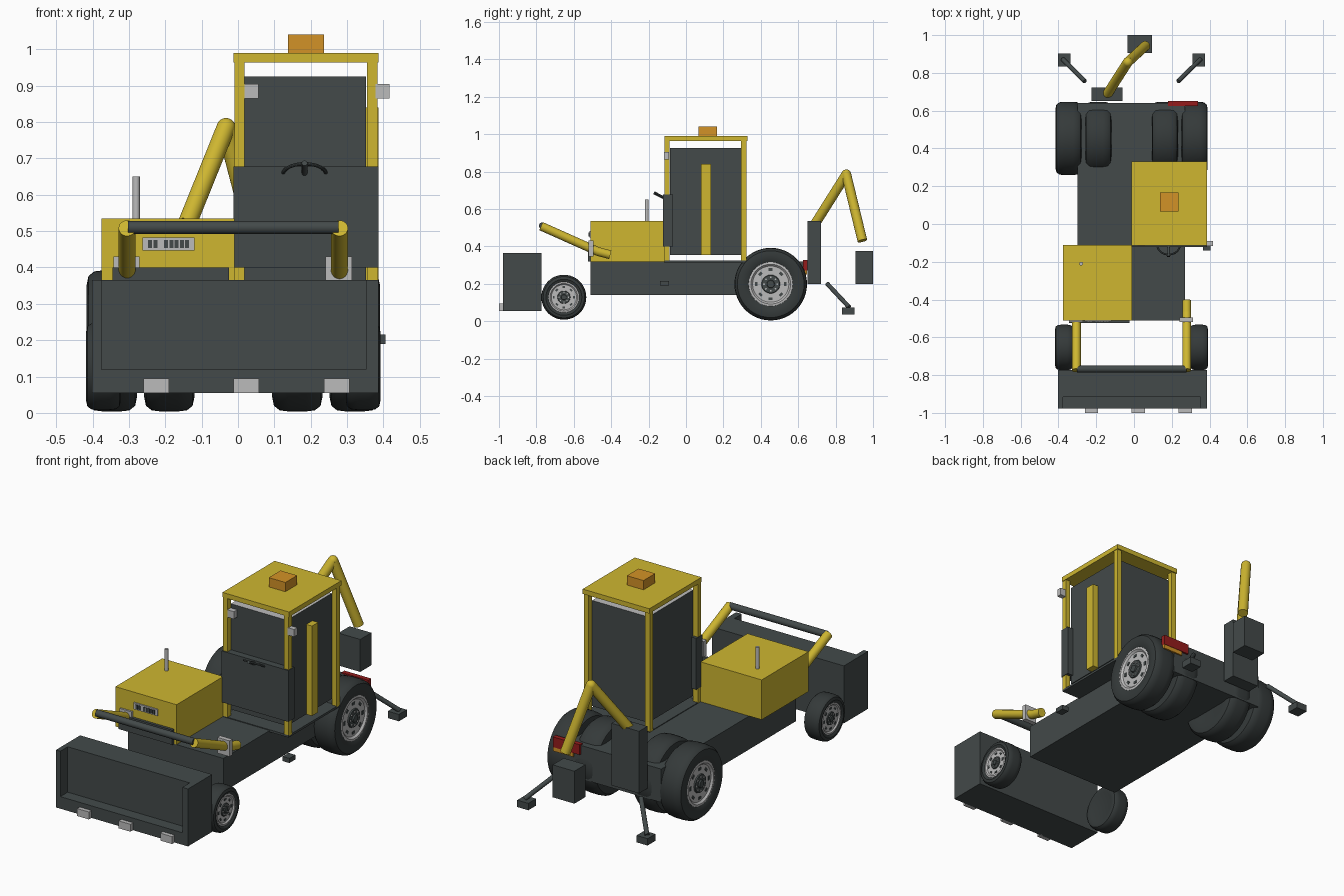
import bpy
import bmesh
from math import radians, sin, cos, tau
from mathutils import Vector, Matrix

cube = bpy.data.objects.get("Cube")
if cube:
    bpy.data.objects.remove(cube, do_unlink=True)


def make_material(name, rgb, rough=0.6):
    m = bpy.data.materials.new(name)
    m.use_nodes = True
    m.diffuse_color = (*rgb, 1)
    bsdf = m.node_tree.nodes["Principled BSDF"]
    bsdf.inputs["Base Color"].default_value = (*rgb, 1)
    bsdf.inputs["Roughness"].default_value = rough
    return m


YELLOW = make_material("machine yellow", (0.62, 0.47, 0.03))
DARK = make_material("dark slate", (0.056, 0.068, 0.068))
RUBBER = make_material("tyre rubber", (0.035, 0.042, 0.042))
GREY = make_material("light grey metal", (0.5, 0.5, 0.5))
ORANGE = make_material("beacon orange", (0.65, 0.29, 0.02))
RED = make_material("lamp red", (0.3, 0.012, 0.012))


def finish(name, bm, mats, smooth=False):
    bmesh.ops.recalc_face_normals(bm, faces=bm.faces)
    me = bpy.data.meshes.new(name)
    bm.to_mesh(me)
    bm.free()
    for m in mats:
        me.materials.append(m)
    ob = bpy.data.objects.new(name, me)
    bpy.context.collection.objects.link(ob)
    if smooth:
        bpy.ops.object.select_all(action="DESELECT")
        ob.select_set(True)
        bpy.context.view_layer.objects.active = ob
        bpy.ops.object.shade_smooth_by_angle(angle=radians(35))
    return ob


def add_box(bm, x, y, z):
    """Box spanning the (low, high) pairs x, y and z."""
    lo, hi = Vector((x[0], y[0], z[0])), Vector((x[1], y[1], z[1]))
    mat = Matrix.Translation((lo + hi) / 2) @ Matrix.Diagonal((*(hi - lo), 1))
    return bmesh.ops.create_cube(bm, size=1, matrix=mat)["verts"]


def box(name, mat, x, y, z):
    bm = bmesh.new()
    add_box(bm, x, y, z)
    return finish(name, bm, [mat])


def tube(name, mat, points, r, sides=24):
    """Round bars between successive points, with ball joints at bends."""
    bm = bmesh.new()
    pts = [Vector(p) for p in points]
    for a, b in zip(pts, pts[1:]):
        rot = (b - a).to_track_quat("Z", "Y").to_matrix().to_4x4()
        bmesh.ops.create_cone(bm, cap_ends=True, segments=sides, radius1=r, radius2=r,
                              depth=(b - a).length, matrix=Matrix.Translation((a + b) / 2) @ rot)
    for p in pts[1:-1]:
        bmesh.ops.create_uvsphere(bm, u_segments=sides, v_segments=12, radius=r,
                                  matrix=Matrix.Translation(p))
    return finish(name, bm, [mat], True)


def wheel(name, x, y, z, R, width, side, rim):
    """Lathed wheel whose dished rim faces the given side along x."""
    w = width / 2
    tyre = [(0, -w * .9), (rim, -w * .9), (R * .8, -w), (R * .92, -w * .93), (R * .985, -w * .7),
            (R, -w * .35), (R, w * .35), (R * .985, w * .7), (R * .92, w * .93), (R * .8, w),
            (rim * 1.04, w * .9), (rim, w * .86)]
    disc = [(rim * .9, w * .88), (rim * .82, w * .74), (rim * .42, w * .74)]
    hub = [(rim * .4, w * .84), (rim * .18, w * .84), (rim * .16, w * .95), (0, w * .95)]
    prof = tyre + disc + hub
    bm = bmesh.new()
    n = 48
    rings = []
    for r, h in prof:
        count = n if r else 1
        rings.append([bm.verts.new((h * side, r * cos(tau * i / n), r * sin(tau * i / n)))
                      for i in range(count)])
    for k, (a, b) in enumerate(zip(rings, rings[1:])):
        slot = 0 if k < len(tyre) - 1 else 1 if k < len(tyre + disc) - 1 else 2
        for i in range(n):
            j = (i + 1) % n
            vs = [a[i % len(a)], a[j % len(a)], b[j % len(b)], b[i % len(b)]]
            bm.faces.new(list(dict.fromkeys(vs))).material_index = slot
    # dark rim slots and hub bolts
    for i in range(8):
        turn = Matrix.Rotation(tau * i / 8, 4, "X")
        face = w * .74 * side
        slot = add_box(bm, (face - .003, face + .003), (-rim * .09, rim * .09), (rim * .6, rim * .72))
        bolt = add_box(bm, (w * .8 * side - .004, w * .8 * side + .008),
                       (-rim * .035, rim * .035), (rim * .27, rim * .34))
        for verts, index in ((slot, 2), (bolt, 1)):
            bmesh.ops.transform(bm, matrix=turn, verts=verts)
            for f in {f for v in verts for f in v.link_faces}:
                f.material_index = index
    ob = finish(name, bm, [RUBBER, GREY, DARK], True)
    ob.location = (x, y, z)


MID = -0.013
SIDES = ((1, "left"), (-1, "right"))

# Chassis and bodywork
box("chassis", DARK, (-.30, .27), (-.51, .64), (.14, .32))
box("hood", YELLOW, (-.375, -.01), (-.51, -.11), (.32, .535))
box("front_bumper", DARK, (-.345, -.025), (-.525, -.505), (.32, .40))
box("grille_plate", GREY, (-.262, -.12), (-.517, -.508), (.447, .482))
for i in range(8):
    if i != 2:
        gx = -.247 + i * .0145
        box("grille_slot", DARK, (gx, gx + .011), (-.52, -.512), (.453, .475))
tube("exhaust_stack", GREY, [(-.28, -.21, .53), (-.28, -.21, .65)], .01)
box("side_step", DARK, (.365, .405), (-.14, -.09), (.19, .215))

# Cab
box("cab_floor", DARK, (-.01, .383), (-.115, .325), (.312, .324))
cab = box("cab_windows", DARK, (.017, .352), (-.085, .297), (.355, .925))
cab.data.materials.append(GREY)
for f in cab.data.polygons:
    f.material_index = int(f.normal.z > .5)
for px in (-.01, .355):
    for py in (-.115, .295):
        box("cab_post", YELLOW, (px, px + .028), (py, py + .028), (.32, .966))
box("cab_roof", YELLOW, (-.012, .386), (-.115, .33), (.964, .99))
box("cab_front_panel", DARK, (-.012, .386), (-.122, -.07), (.40, .677))
box("door_strip", YELLOW, (.35, .386), (.08, .133), (.355, .84))
box("beacon", ORANGE, (.137, .236), (.067, .167), (.99, 1.04))
for mx in (.018, .378):
    box("cab_mirror", GREY, (mx, mx + .039), (-.117, -.09), (.865, .905))

# Steering wheel
bpy.ops.mesh.primitive_torus_add(major_radius=.06, minor_radius=.005, major_segments=40,
                                 minor_segments=10, location=(.183, -.11, .655),
                                 rotation=(radians(-30), 0, 0))
ring = bpy.context.object
ring.name = "steering_wheel"
ring.data.materials.append(DARK)
bpy.ops.object.shade_smooth_by_angle(angle=radians(35))
tube("steering_spoke", DARK, [(.183, -.10, .65), (.183, -.172, .687)], .008, 12)

# Wheels: single at the front, twin at the rear
for s, side in SIDES:
    wheel(f"{side}_front_wheel", MID + s * .357, -.653, .128, .12, .095, s, .082)
    wheel(f"{side}_rear_outer_wheel", MID + s * .334, .453, .198, .194, .138, s, .118)
    wheel(f"{side}_rear_inner_wheel", MID + s * .176, .453, .198, .194, .138, s, .118)

# Front bucket: side profile with a shallow open recess between two cheeks
bm = bmesh.new()
add_box(bm, (-.402, .386), (-.915, -.772), (.055, .365))
add_box(bm, (-.376, .352), (-.978, -.915), (.055, .12))
add_box(bm, (-.402, -.376), (-.978, -.915), (.055, .365))
add_box(bm, (.352, .386), (-.978, -.915), (.055, .365))
finish("front_bucket", bm, [DARK])
for i in (-1, 0, 1):
    tx = .023 + i * .248
    box("bucket_tooth", GREY, (tx - .035, tx + .035), (-1, -.97), (.055, .095))

# Loader arms
for s, side in SIDES:
    ax = MID + s * .292
    tube(f"{side}_loader_arm", YELLOW,
         [(ax, -.775, .508), (ax, -.47, .372), (ax, -.405, .355)], .0235)
    box(f"{side}_loader_bracket", GREY, (ax - .038, ax + .034), (-.52, -.495), (.345, .43))
tube("loader_cross_bar", DARK, [(MID - .29, -.768, .51), (MID + .29, -.768, .51)], .018)

# Digger at the back
box("digger_column", DARK, (-.225, -.06), (.65, .722), (.20, .535))
tube("digger_boom", YELLOW, [(-.14, .69, .52), (-.033, .857, .785), (.06, .943, .43)], .026)
box("digger_bucket", DARK, (-.034, .096), (.905, 1.0), (.20, .375))

# Stabilisers
for s, side in SIDES:
    tube(f"{side}_stabiliser", DARK,
         [(MID + s * .247, .755, .20), (MID + s * .365, .872, .075)], .012, 16)
    fx = MID + s * .356
    box(f"{side}_stabiliser_foot", DARK, (fx - .033, fx + .033), (.835, .902), (.035, .072))

# Tail lamp
box("tail_lamp", RED, (.18, .34), (.625, .65), (.272, .327))
box("tail_indicator", ORANGE, (.22, .34), (.625, .648), (.25, .272))
